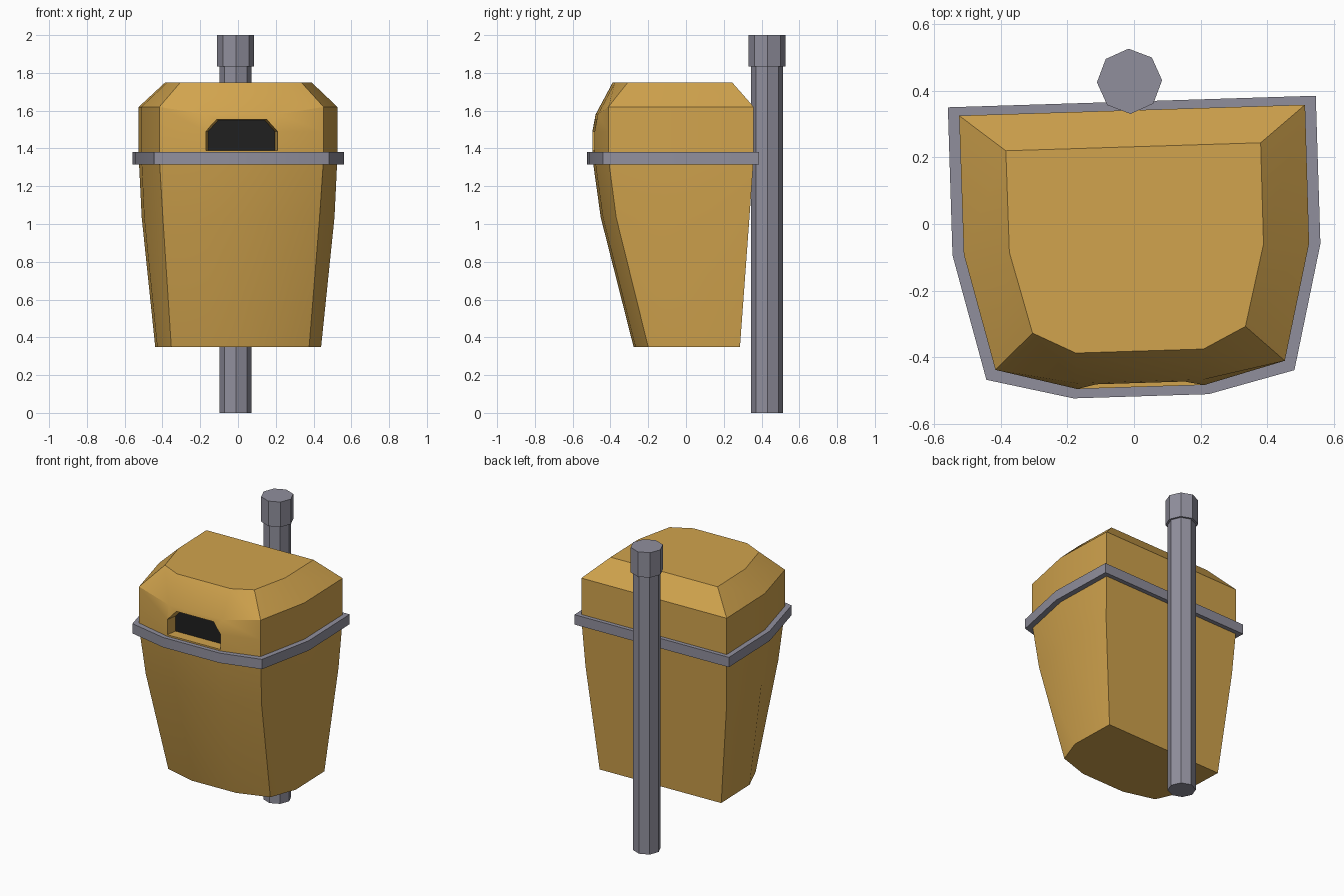
import bpy, bmesh, math
from mathutils import Matrix

if "Cube" in bpy.data.objects:
    bpy.data.objects.remove(bpy.data.objects["Cube"])

TURN = Matrix.Rotation(math.radians(1.8), 4, 'Z')   # whole bin is turned slightly


def material(name, rgb):
    m = bpy.data.materials.new(name)
    m.diffuse_color = (*rgb, 1)
    m.use_nodes = True
    m.node_tree.nodes["Principled BSDF"].inputs["Base Color"].default_value = m.diffuse_color
    return m


YELLOW = material("mustard_yellow", (0.64, 0.37, 0.075))
GREY = material("metal_grey", (0.28, 0.275, 0.335))
BLACK = material("slot_black", (0.014, 0.014, 0.014))


def loft(name, rings, mats):
    """Closed solid through rings that have equal point counts."""
    bm = bmesh.new()
    loops = [[bm.verts.new(p) for p in ring] for ring in rings]
    n = len(loops[0])
    for a, b in zip(loops, loops[1:]):
        for i in range(n):
            j = (i + 1) % n
            bm.faces.new((a[i], a[j], b[j], b[i]))
    bm.faces.new(loops[0])
    bm.faces.new(loops[-1])
    bmesh.ops.recalc_face_normals(bm, faces=bm.faces[:])
    mesh = bpy.data.meshes.new(name)
    bm.transform(TURN)
    bm.to_mesh(mesh)
    bm.free()
    for m in mats:
        mesh.materials.append(m)
    ob = bpy.data.objects.new(name, mesh)
    bpy.context.collection.objects.link(ob)
    return ob


def activate(ob):
    bpy.ops.object.select_all(action='DESELECT')
    ob.select_set(True)
    bpy.context.view_layer.objects.active = ob


def smooth(ob):
    activate(ob)
    bpy.ops.object.shade_smooth_by_angle(angle=math.radians(30))


def shell(half, z):
    """Mirror back, side, corner, front points; z is one height or one per point."""
    zs = z if isinstance(z, tuple) else (z,) * 4
    pts = [(x, y, h) for (x, y), h in zip(half, zs)]
    ring = pts + [(-x, y, h) for x, y, h in reversed(pts)]
    return [(x + 0.005, y, h) for x, y, h in ring]


def octagon(r, z):
    return [(r * math.cos(i * math.pi / 4), 0.429 + r * math.sin(i * math.pi / 4), z)
            for i in range(8)]


RIM = [(0.52, 0.342), (0.519, -0.075), (0.435, -0.425), (0.192, -0.49)]

# Tapered bin body
body = loft("bin_body", [
    shell([(0.435, 0.272), (0.434, -0.04), (0.365, -0.212), (0.16, -0.273)], 0.35),
    shell([(0.505, 0.32), (0.504, -0.065), (0.415, -0.383), (0.185, -0.446)], 1.035),
    shell(RIM, 1.35)], [YELLOW])
smooth(body)

# Lid with chamfered top and bulging front
lid = loft("bin_lid", [
    shell(RIM, 1.35),
    shell(RIM, 1.49),
    shell(RIM[:3] + [(0.192, -0.473)], (1.62, 1.62, 1.62, 1.58)),
    shell([(0.383, 0.232), (0.382, -0.073), (0.32, -0.318), (0.192, -0.382)], 1.75)],
    [YELLOW, BLACK])


# Slot recessed into the lid front
def slot(y, grow):
    half = [(0.19 + grow, 1.39), (0.19 + grow, 1.49), (0.135 + grow, 1.555 + grow / 3)]
    return [(x + 0.005, y, z) for x, z in half + [(-x, z) for x, z in reversed(half)]]


cutter = loft("slot_cutter", [slot(-0.56, 0.013), slot(-0.42, -0.013)], [YELLOW, BLACK])
cutter.hide_render = True
mod = lid.modifiers.new("slot", 'BOOLEAN')
mod.operation, mod.solver, mod.object = 'DIFFERENCE', 'EXACT', cutter
activate(lid)
bpy.ops.object.modifier_apply(modifier="slot")
bpy.data.objects.remove(cutter)
back = TURN.inverted()
for p in lid.data.polygons:
    c = back @ p.center
    inside = abs(c.x) < 0.1 and abs(c.y + 0.42) < 0.004 and 1.39 < c.z < 1.56
    p.material_index = 1 if inside else 0
smooth(lid)

# Band between body and lid
BAND = [(0.553, 0.368), (0.553, -0.077), (0.463, -0.454), (0.203, -0.518)]
smooth(loft("rim_band", [shell(BAND, 1.315), shell(BAND, 1.38)], [GREY]))

# Octagonal post and its cap
loft("post", [octagon(0.085, 0), octagon(0.085, 1.84)], [GREY])
loft("post_cap", [octagon(0.098, 1.835), octagon(0.098, 2.0)], [GREY])
